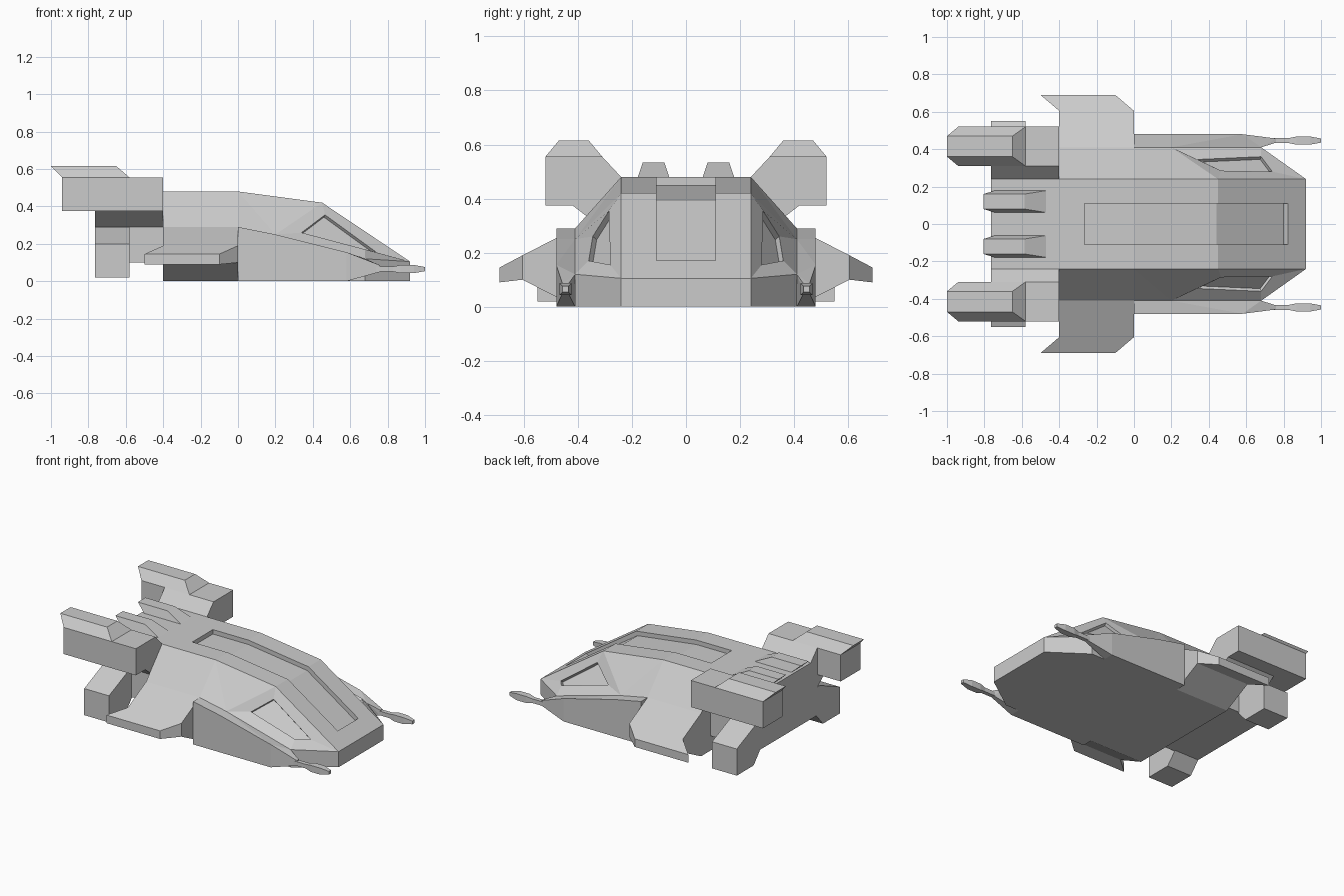
import bpy, bmesh
from mathutils import Vector

if "Cube" in bpy.data.objects:
    bpy.data.objects.remove(bpy.data.objects["Cube"])


def finish(name, bm, mirror=True):
    bmesh.ops.recalc_face_normals(bm, faces=bm.faces)
    me = bpy.data.meshes.new(name)
    bm.to_mesh(me)
    bm.free()
    ob = bpy.data.objects.new(name, me)
    bpy.context.collection.objects.link(ob)
    if mirror:
        m = ob.modifiers.new("Mirror", 'MIRROR')
        m.use_axis = (False, True, False)
        m.merge_threshold = 0.0005
    return ob


def hull(name, pts, mirror=True):
    """Convex solid through the given points."""
    bm = bmesh.new()
    for p in pts:
        bm.verts.new(p)
    r = bmesh.ops.convex_hull(bm, input=bm.verts)
    loose = [v for v in bm.verts if not v.link_faces]
    bmesh.ops.delete(bm, geom=loose, context='VERTS')
    bmesh.ops.dissolve_limit(bm, angle_limit=0.02, verts=bm.verts, edges=bm.edges)
    return finish(name, bm, mirror)


def prism(name, section, x0, x1, mirror=True):
    """Extrude a (y, z) section along x."""
    bm = bmesh.new()
    a = [bm.verts.new((x0, y, z)) for y, z in section]
    b = [bm.verts.new((x1, y, z)) for y, z in section]
    n = len(section)
    bm.faces.new(a)
    bm.faces.new(b[::-1])
    for i in range(n):
        bm.faces.new((a[i], a[(i + 1) % n], b[(i + 1) % n], b[i]))
    return finish(name, bm, mirror)


def box(x, y, z):
    return [(i, j, k) for i in x for j in y for k in z]


# Fuselage half with recessed side window
bm = bmesh.new()
P = {
    'c0': (-.4, 0, .48), 'c1': (0, 0, .48), 'c2': (.45, 0, .42),
    'c3': (.92, 0, .105), 'c4': (.92, 0, 0), 'c5': (-.4, 0, 0),
    'e0': (-.4, .24, .48), 'e1': (0, .24, .48), 'e2': (.45, .24, .42),
    'e3': (.92, .24, .105), 'e4': (.92, .24, 0),
    's0': (-.4, .41, .29), 's1': (0, .41, .29), 's2': (.2, .41, .25),
    's3': (.68, .41, .12), 's4': (.68, .41, 0), 's5': (-.4, .41, 0),
    'wa': (.34, .345, .26), 'wb': (.465, .285, .355),
    'wc': (.74, .28, .155), 'wd': (.68, .36, .17),
}
V = {k: bm.verts.new(p) for k, p in P.items()}
for f in ("c0 c1 e1 e0", "c1 c2 e2 e1", "c2 c3 e3 e2", "c3 c4 e4 e3",
          "e0 e1 s1 s0", "e1 e2 s2", "e1 s2 s1", "e3 e4 s4 s3",
          "e2 e3 wc wb", "e3 s3 wd wc", "s3 s2 wa wd", "s2 e2 wb wa",
          "s0 s1 s2 s3 s4 s5", "c4 c5 s5 s4 e4", "c0 e0 s0 s5 c5"):
    bm.faces.new([V[k] for k in f.split()])
window = bm.faces.new([V[k] for k in ("wa", "wb", "wc", "wd")])
bmesh.ops.recalc_face_normals(bm, faces=bm.faces)
window.normal_update()
if window.normal.y < 0:
    bmesh.ops.reverse_faces(bm, faces=bm.faces)
new = bmesh.ops.extrude_discrete_faces(bm, faces=[window])['faces'][0]
new.normal_update()
bmesh.ops.translate(bm, verts=new.verts, vec=-0.02 * new.normal)
fuselage = finish("fuselage", bm)

# Roof channel cutter
floor = [(-.265, .45), (0, .45), (.44, .392), (.80, .15)]
top = [(.845, .19), (.7, .6), (-.265, .6)]
bm = bmesh.new()
a, b = ([bm.verts.new((x, y, z)) for x, z in floor + top] for y in (-.11, .11))
bm.faces.new(a)
bm.faces.new(b[::-1])
for i in range(len(a)):
    j = (i + 1) % len(a)
    bm.faces.new((a[i], a[j], b[j], b[i]))
cutter = finish("channel_cutter", bm, False)
cutter.hide_render = True
cutter.hide_viewport = True
cut = fuselage.modifiers.new("Channel", 'BOOLEAN')
cut.operation = 'DIFFERENCE'
cut.solver = 'EXACT'
cut.object = cutter

# Rear body
prism("rear_body", [(-.24, .48), (.24, .48), (.31, .29), (.31, .1),
                    (-.31, .1), (-.31, .29)], -.765, -.4, False)

# Upper engines, caps and their pylons
prism("engine_pylon", [(.24, .48), (.31, .555), (.42, .375), (.31, .29), (.25, .29)], -.765, -.4)
hull("upper_engine", box((-.94, -.4), (.31, .52), (.375, .555)))
hull("engine_cap", box((-.94, -.58), (.31, .52), (.555,)) + box((-1, -.65), (.36, .47), (.615,)))

# Lower thruster pods
prism("lower_thruster", [(.30, .29), (.34, .29), (.55, .2), (.55, .02),
                         (.37, .02), (.30, .1)], -.765, -.58)

# Stub wings with swept tips
hull("wing_root", [(x, y, z) for x in (-.4, 0)
                   for y, z in ((.41, 0), (.41, .29), (.605, .19), (.605, .1))])
hull("wing_tip", box((-.4, 0), (.605,), (.1, .19)) + box((-.5, -.1), (.69,), (.09, .145)))

# Forward side fairings tapering to the guns
hull("side_fairing", box((0,), (.41, .48), (0, .29)) + box((.2,), (.41, .48), (.25,))
     + [(.58, .48, 0), (.58, .48, .155), (.58, .41, 0), (.68, .41, .12)]
     + box((.76,), (.435, .457), (.05, .085)))

# Guns: square rods with a swollen muzzle
bm = bmesh.new()
rings = []
for x, r in ((.72, .014), (.83, .014), (.87, .022), (.94, .022), (1.0, .011)):
    rings.append([bm.verts.new((x, .446 + sy * r, .065 + sz * r))
                  for sy, sz in ((-1, -1), (1, -1), (1, 1), (-1, 1))])
for p, q in zip(rings, rings[1:]):
    for i in range(4):
        j = (i + 1) % 4
        bm.faces.new((p[i], p[j], q[j], q[i]))
bm.faces.new(rings[0])
bm.faces.new(rings[-1])
finish("gun", bm)

# Roof exhaust fins
hull("roof_fin", box((-.74, -.46), (.06, .18), (.475,)) + box((-.805, -.585), (.08, .16), (.533,)))
